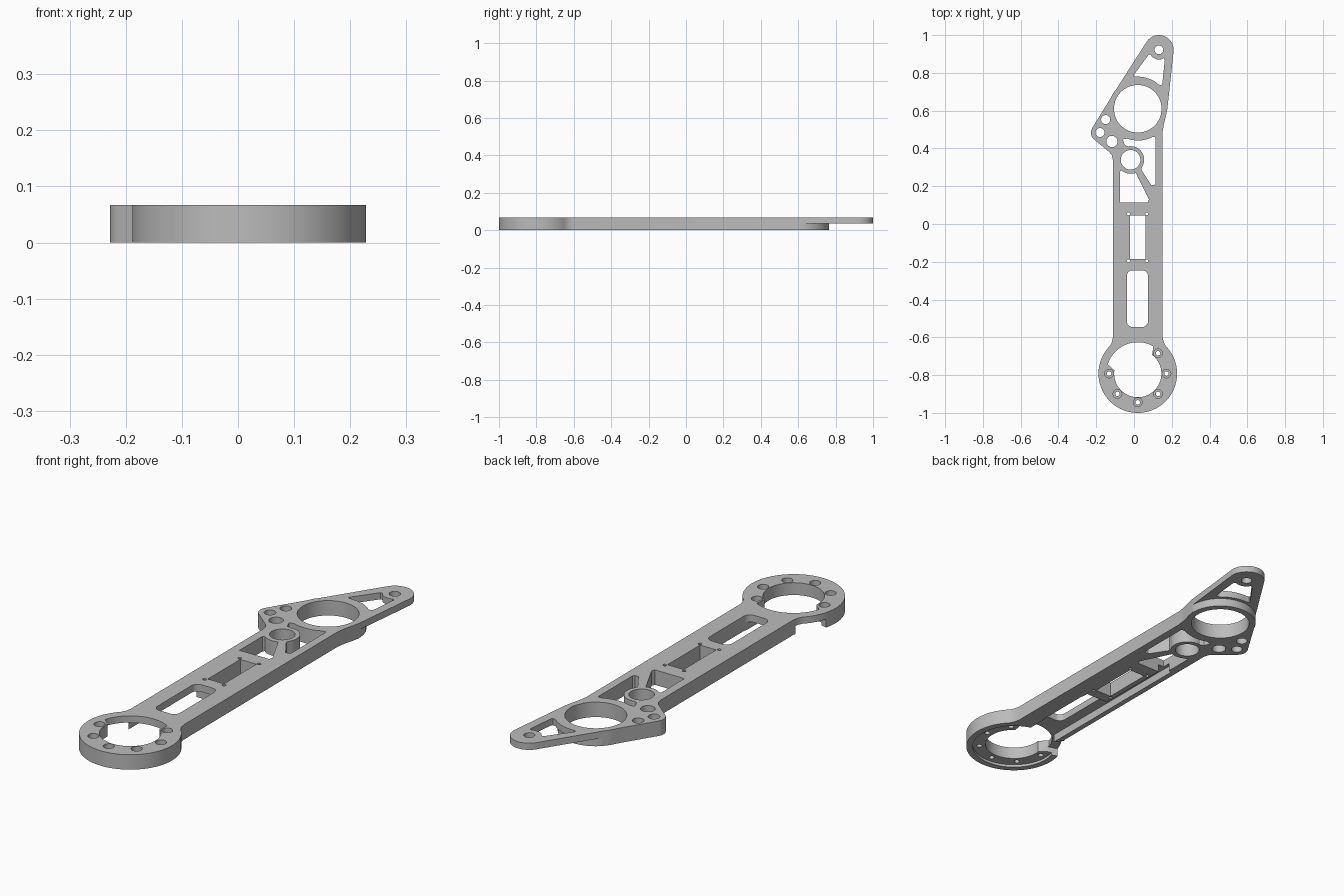
import bpy, bmesh, math

if "Cube" in bpy.data.objects:
    bpy.data.objects.remove(bpy.data.objects["Cube"])

TOP = 0.067
RING = (0.02, -0.792)    # motor ring centre
HUB = (0.02, 0.61)       # large bearing hole centre
BOSS = (-0.018, 0.34)    # small bearing boss centre

metal = bpy.data.materials.new("light_grey")
metal.diffuse_color = (0.5, 0.5, 0.5, 1)
metal.use_nodes = True
metal.node_tree.nodes["Principled BSDF"].inputs["Base Color"].default_value = metal.diffuse_color


def arc(c, r, a0, a1, n=24):
    """Points on an arc, angles in degrees."""
    return [(c[0] + r * math.cos(math.radians(a0 + (a1 - a0) * i / n)),
             c[1] + r * math.sin(math.radians(a0 + (a1 - a0) * i / n))) for i in range(n + 1)]


def circle(c, r, n=32):
    return arc(c, r, 0, 360, n)[:-1]


def rect(x0, x1, y0, y1, r=0.0):
    if r == 0:
        return [(x0, y0), (x1, y0), (x1, y1), (x0, y1)]
    pts = []
    for cx, cy, a in ((x1 - r, y1 - r, 0), (x0 + r, y1 - r, 90),
                      (x0 + r, y0 + r, 180), (x1 - r, y0 + r, 270)):
        pts += arc((cx, cy), r, a, a + 90, 6)
    return pts


def prism(name, pts, z0, z1):
    """Extrude a flat outline from z0 to z1."""
    bm = bmesh.new()
    face = bm.faces.new([bm.verts.new((x, y, z0)) for x, y in pts])
    new = bmesh.ops.extrude_face_region(bm, geom=[face])["geom"]
    for v in new:
        if isinstance(v, bmesh.types.BMVert):
            v.co.z = z1
    bmesh.ops.recalc_face_normals(bm, faces=bm.faces)
    me = bpy.data.meshes.new(name)
    bm.to_mesh(me)
    bm.free()
    ob = bpy.data.objects.new(name, me)
    bpy.context.collection.objects.link(ob)
    return ob


# Arm outline, clockwise from the right beam edge
outline = [(0.152, 0.49), (0.152, -0.60), (0.157, -0.625)]
outline += arc(RING, 0.208, 45, -225, 72)
outline += [(-0.117, -0.625), (-0.112, -0.60), (-0.112, 0.34), (-0.117, 0.363), (-0.13, 0.38)]
outline += arc((-0.18, 0.484), 0.048, 230, 148, 12)
outline += arc(HUB, 0.154, 158, 138, 5)
outline += arc((0.132, 0.922), 0.078, 148, -6, 24)
outline += [(0.176, 0.605), (0.170, 0.575), (0.158, 0.53)]
arm = prism("motor_arm", outline, 0, TOP)


def cut(pts, z0=-0.05, z1=0.12):
    cutter = prism("cutter", pts, z0, z1)
    cutter.hide_render = True
    mod = arm.modifiers.new("cut", 'BOOLEAN')
    mod.operation = 'DIFFERENCE'
    mod.solver = 'EXACT'
    mod.object = cutter
    dg = bpy.context.evaluated_depsgraph_get()
    me = bpy.data.meshes.new_from_object(arm.evaluated_get(dg))
    arm.modifiers.clear()
    arm.data = me
    bpy.data.objects.remove(cutter)


# Thin tip: remove the lower half beyond the bearing ring
cut(arc(HUB, 0.155, 0, 148, 40) + [(-0.5, 0.93), (-0.5, 1.1), (0.5, 1.1), (0.5, 0.61)], -0.05, 0.037)

# Underside: ring recess, wire exit, wire channel, pocket
cut(circle(RING, 0.18, 64), -0.05, 0.012)
cut(arc(RING, 0.10, 127, 164, 12) + arc(RING, 0.26, 164, 127, 12), -0.05, 0.037)
cut(rect(-0.088, -0.042, -0.68, 0.15), -0.05, 0.036)
cut(rect(-0.086, 0.07, -0.66, -0.235), -0.05, 0.035)

# Motor opening with two screw tabs
cut(arc(RING, 0.125, 172, 413, 64) + arc(RING, 0.166, 60, 163, 32))
for a in (45, 0, -45, -90, -135, 180):
    p = arc(RING, 0.152, a, a, 1)[0]
    cut(circle(p, 0.023, 24), 0.03, 0.12)
    cut(circle(p, 0.012, 16))

# Beam slots and pin holes
cut(rect(-0.038, 0.074, -0.545, -0.245, 0.03))
cut(rect(-0.02, 0.06, -0.185, 0.045))
for x in (-0.029, 0.067):
    for y in (-0.195, 0.054):
        cut(circle((x, y), 0.008, 12))

# Bearing holes, ear holes and tip hole
cut(circle(HUB, 0.126, 64))
cut(circle(BOSS, 0.052, 40))
for c, r in (((-0.15, 0.553), 0.024), ((-0.18, 0.484), 0.024),
             ((-0.117, 0.437), 0.030), ((0.132, 0.922), 0.023)):
    cut(circle(c, r, 28))

# Lightening windows
cut([(0.0, 0.79), (0.078, 0.897), (0.088, 0.897), (0.098, 0.882), (0.12, 0.872), (0.145, 0.872),
     (0.155, 0.878), (0.163, 0.868), (0.15, 0.745), (0.145, 0.736), (0.13, 0.738)]
    + arc(HUB, 0.17, 55, 92, 10) + [(0.0, 0.782)])
cut([(-0.06, 0.448)] + arc(HUB, 0.168, 250, 296, 10)
    + [(0.11, 0.461), (0.115, 0.455), (0.115, 0.215), (0.108, 0.206), (0.092, 0.206), (0.038, 0.288)]
    + arc(BOSS, 0.072, -34, 102, 20) + [(-0.048, 0.418)])
cut([(-0.073, 0.115), (0.073, 0.115), (0.079, 0.13), (0.014, 0.262)]
    + arc(BOSS, 0.074, -68, -122, 10) + [(-0.066, 0.284), (-0.073, 0.278)])

# Finish
arm.data.materials.clear()
arm.data.materials.append(metal)
for p in arm.data.polygons:
    p.material_index = 0
bpy.context.view_layer.objects.active = arm
arm.select_set(True)
bpy.ops.object.shade_smooth_by_angle(angle=math.radians(30))
